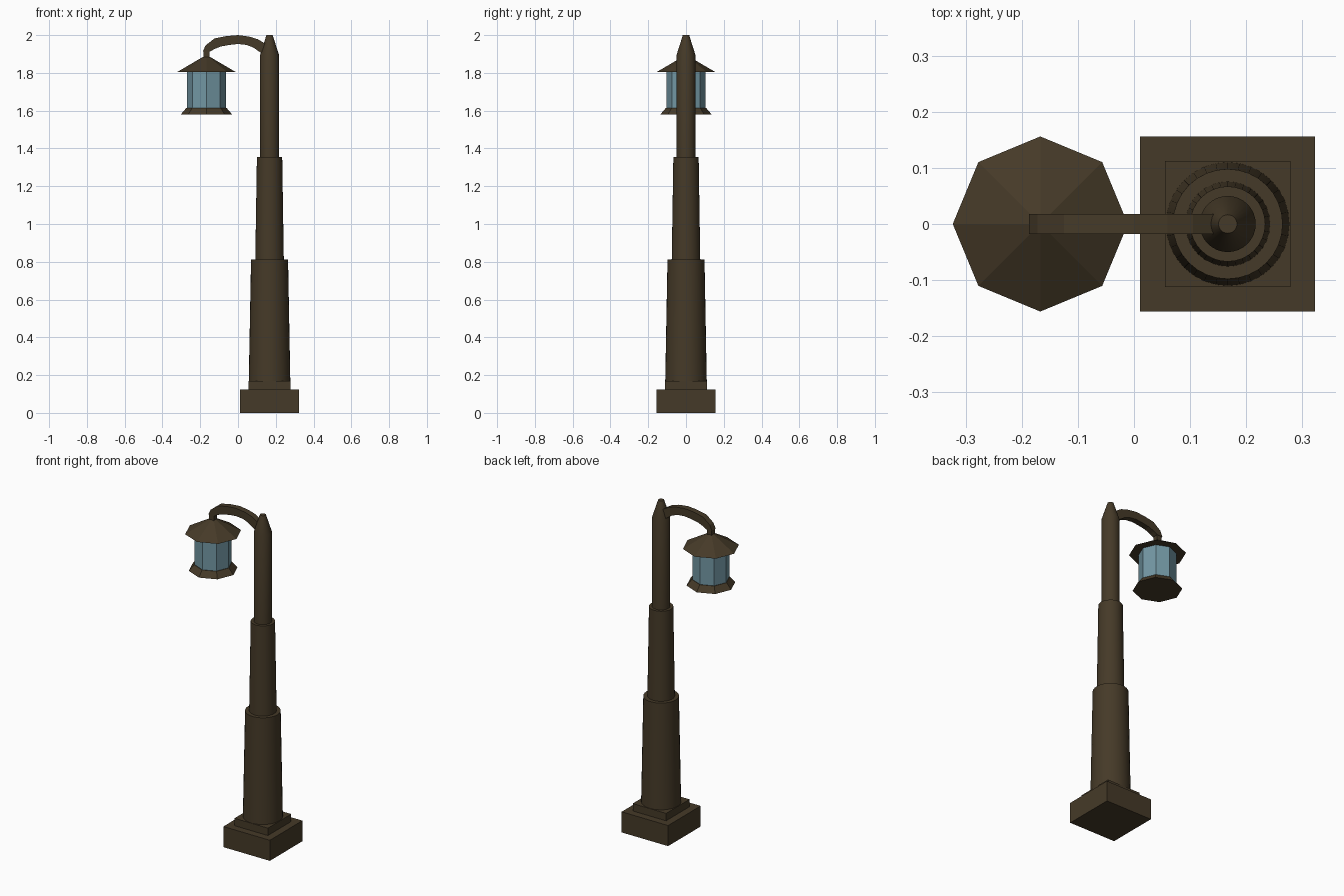
import bpy, bmesh, math

if "Cube" in bpy.data.objects:
    bpy.data.objects.remove(bpy.data.objects["Cube"])

PX, LX = 0.167, -0.167   # post axis, lantern axis


def material(name, rgb):
    m = bpy.data.materials.new(name)
    m.diffuse_color = (*rgb, 1)
    m.use_nodes = True
    m.node_tree.nodes["Principled BSDF"].inputs["Base Color"].default_value = m.diffuse_color
    return m


metal = material("dark_bronze", (0.06, 0.042, 0.021))
glass = material("blue_glass", (0.17, 0.31, 0.37))


def finish(name, bm, mat, smooth=False):
    bmesh.ops.recalc_face_normals(bm, faces=bm.faces)
    me = bpy.data.meshes.new(name)
    bm.to_mesh(me)
    bm.free()
    me.materials.append(mat)
    ob = bpy.data.objects.new(name, me)
    bpy.context.collection.objects.link(ob)
    if smooth:
        bpy.ops.object.select_all(action='DESELECT')
        ob.select_set(True)
        bpy.context.view_layer.objects.active = ob
        bpy.ops.object.shade_smooth_by_angle(angle=math.radians(30))
    return ob


def lathe(name, cx, profile, sides, mat, smooth=False):
    """Capped stack of rings from (radius, z) pairs."""
    bm = bmesh.new()
    rings = []
    for r, z in profile:
        rings.append([bm.verts.new((cx + r * math.cos(2 * math.pi * i / sides),
                                    r * math.sin(2 * math.pi * i / sides), z))
                      for i in range(sides)])
    for a, b in zip(rings, rings[1:]):
        for i in range(sides):
            j = (i + 1) % sides
            bm.faces.new((a[i], a[j], b[j], b[i]))
    bm.faces.new(rings[0])
    bm.faces.new(rings[-1])
    return finish(name, bm, mat, smooth)


def block(name, cx, half, z0, z1):
    bm = bmesh.new()
    bmesh.ops.create_cube(bm, size=1)
    for v in bm.verts:
        v.co = (cx + v.co.x * 2 * half, v.co.y * 2 * half,
                z0 + (v.co.z + 0.5) * (z1 - z0))
    return finish(name, bm, metal)


# Square plinth, two steps
block("base_plinth", PX, 0.156, 0, 0.125)
block("upper_plinth", PX, 0.112, 0.125, 0.17)

# Stepped round post with tapered tip
lathe("post", PX, [(0.11, 0.168), (0.098, 0.812), (0.0755, 0.812), (0.067, 1.355),
                   (0.05, 1.355), (0.05, 1.895), (0.0165, 2.0)], 32, metal, True)

# Curved arm: outer and inner arcs joined as a square section
outer = [(-0.187, 1.912), (-0.172, 1.945), (-0.125, 1.982), (-0.06, 1.995),
         (0.0, 2.0), (0.06, 1.992), (0.105, 1.978), (0.16, 1.945)]
inner = [(-0.149, 1.912), (-0.128, 1.925), (-0.09, 1.94), (-0.045, 1.948),
         (0.0, 1.953), (0.045, 1.948), (0.08, 1.935), (0.14, 1.893)]
bm = bmesh.new()
loops = [[bm.verts.new((x, y, z)) for x, z in (o, i) for y in (-0.018, 0.018)]
         for o, i in zip(outer, inner)]
order = (0, 1, 3, 2)
for a, b in zip(loops, loops[1:]):
    for k in range(4):
        p, q = order[k], order[(k + 1) % 4]
        bm.faces.new((a[p], a[q], b[q], b[p]))
for end in (loops[0], loops[-1]):
    bm.faces.new([end[k] for k in order])
finish("curved_arm", bm, metal)

# Hanger and octagonal lantern
block("lantern_hanger", LX, 0.016, 1.87, 1.914)
lathe("lantern_roof", LX, [(0.156, 1.804), (0.018, 1.885)], 8, metal)
lathe("lantern_glass", LX, [(0.103, 1.61), (0.103, 1.806)], 8, glass)
lathe("lantern_base", LX, [(0.136, 1.58), (0.106, 1.615)], 8, metal)
